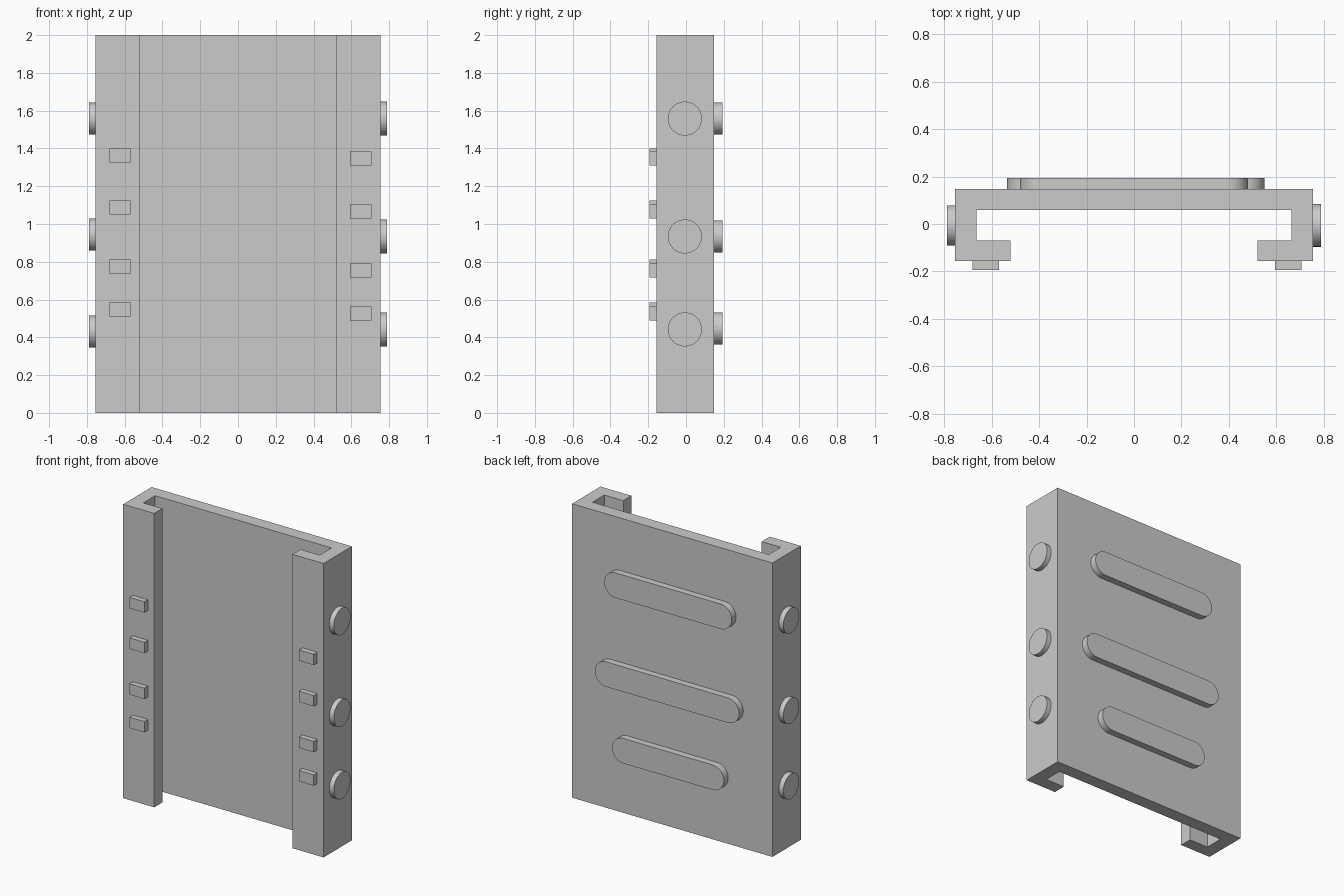
import bpy
import bmesh
import math
from mathutils import Matrix, Vector

cube = bpy.data.objects.get("Cube")
if cube:
    bpy.data.objects.remove(cube, do_unlink=True)

GREY = (0.6, 0.6, 0.6, 1.0)
mat = bpy.data.materials.new("plain grey")
mat.use_nodes = True
mat.diffuse_color = GREY
mat.node_tree.nodes["Principled BSDF"].inputs["Base Color"].default_value = GREY

FRONT, BACK, HALF_WIDTH, HEIGHT = -0.157, 0.148, 0.754, 2.0


def extruded(name, outline, depth, smooth=False):
    """Make a prism from a closed 3D outline pushed along the depth vector."""
    bm = bmesh.new()
    face = bm.faces.new([bm.verts.new(p) for p in outline])
    moved = bmesh.ops.extrude_face_region(bm, geom=[face])["geom"]
    verts = [v for v in moved if isinstance(v, bmesh.types.BMVert)]
    bmesh.ops.translate(bm, vec=depth, verts=verts)
    bmesh.ops.recalc_face_normals(bm, faces=bm.faces)
    mesh = bpy.data.meshes.new(name)
    bm.to_mesh(mesh)
    bm.free()
    mesh.materials.append(mat)
    obj = bpy.data.objects.new(name, mesh)
    bpy.context.collection.objects.link(obj)
    if smooth:
        bpy.ops.object.select_all(action="DESELECT")
        obj.select_set(True)
        bpy.context.view_layer.objects.active = obj
        bpy.ops.object.shade_smooth_by_angle(angle=math.radians(35))
    return obj


def arc(cx, cz, radius, start, end, steps):
    return [(cx + radius * math.cos(a), cz + radius * math.sin(a))
            for a in (start + (end - start) * i / steps for i in range(steps + 1))]


# C-shaped channel: back plate, side walls and inward lips
half = [(HALF_WIDTH, BACK), (HALF_WIDTH, FRONT), (0.521, FRONT),
        (0.521, -0.07), (0.664, -0.07), (0.664, 0.058)]
section = half + [(-x, y) for x, y in reversed(half)]
extruded("channel_body", [(x, y, 0) for x, y in section], Vector((0, 0, HEIGHT)))

# Round studs on both side walls
for side, sign, radius, heights in (("left", 1, 0.09, (1.558, 0.934, 0.442)),
                                    ("right", -1, 0.085, (1.558, 0.944, 0.431))):
    for i, z in enumerate(heights):
        ring = arc(-0.006, z, radius, 0, math.tau, 48)[:-1]
        extruded(f"{side}_side_stud_{i + 1}",
                 [(sign * HALF_WIDTH, y, h) for y, h in ring],
                 Vector((sign * 0.034, 0, 0)), smooth=True)

# Small rectangular tabs on the front lips
for side, cx, heights in (("left", 0.65, (1.347, 1.066, 0.754, 0.526)),
                          ("right", -0.625, (1.363, 1.087, 0.775, 0.548))):
    for i, z in enumerate(heights):
        corners = ((-1, -1), (1, -1), (1, 1), (-1, 1))
        extruded(f"{side}_front_tab_{i + 1}",
                 [(cx + 0.056 * a, FRONT, z + 0.037 * b) for a, b in corners],
                 Vector((0, -0.037, 0)))

# Rounded horizontal ribs on the back
RIB = 0.085
for name, x0, x1, z in (("upper", -0.48, 0.48, 1.558),
                        ("middle", -0.535, 0.55, 0.934),
                        ("lower", -0.421, 0.421, 0.447)):
    outline = (arc(x1 - RIB, z, RIB, -math.pi / 2, math.pi / 2, 24)
               + arc(x0 + RIB, z, RIB, math.pi / 2, math.pi * 1.5, 24))
    extruded(f"{name}_back_rib", [(x, BACK, h) for x, h in outline],
             Vector((0, 0.046, 0)), smooth=True)
